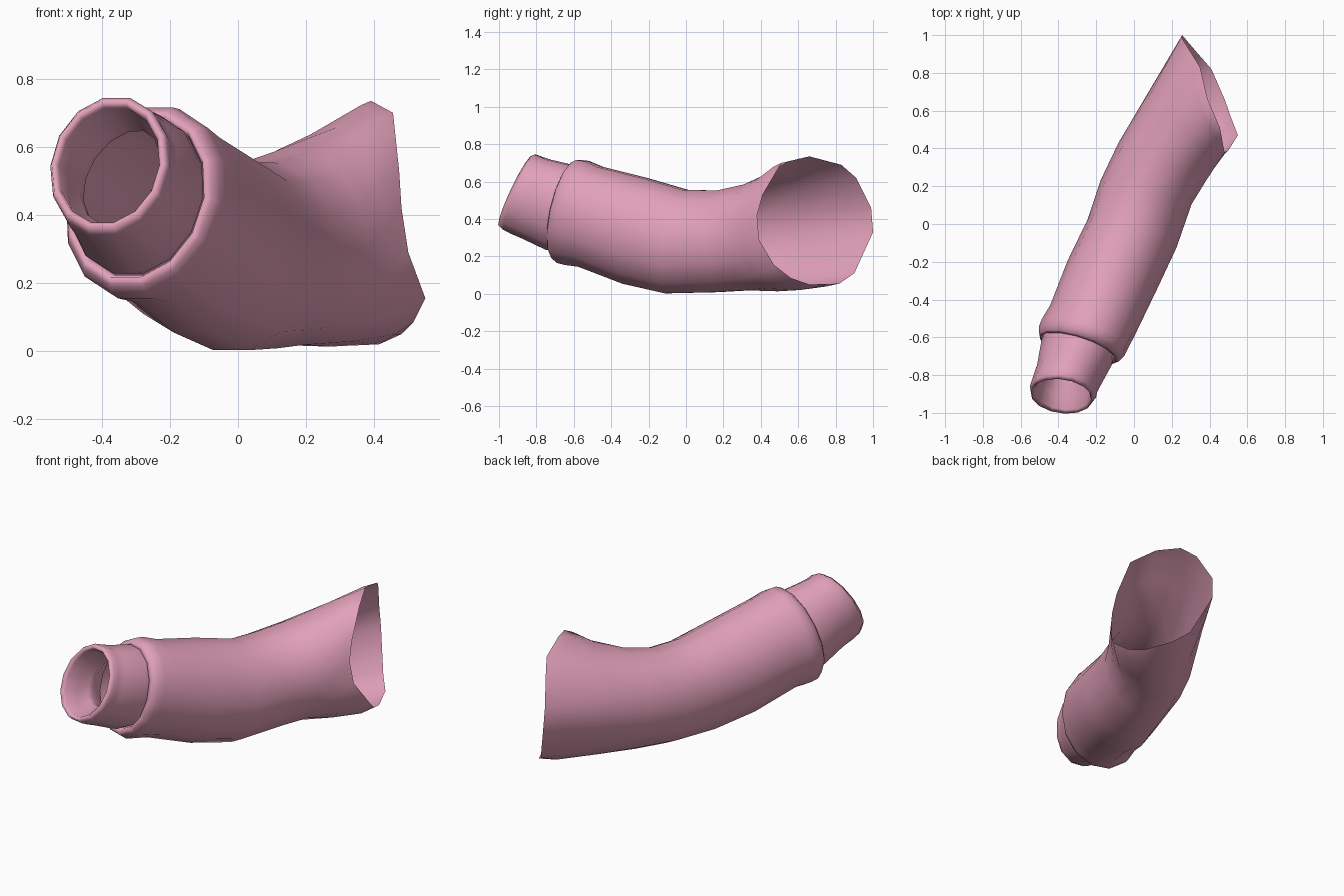
import bpy, math
from mathutils import Vector as V

N = 14  # sides of the tube
pink = bpy.data.materials.new("dusty pink cloth")
pink.diffuse_color = (0.76, 0.355, 0.485, 1)


def ring(c, u, v):
    """Ellipse with centre c, sideways half axis u and upward half axis v."""
    c, u, v = V(c), V(u), V(v)
    pts = []
    for i in range(N):
        a = math.radians(90) + (i - 3.5) * math.tau / N
        pts.append(c + u * math.cos(a) + v * math.sin(a))
    return pts


def blend(r1, r2, t, sag, lift):
    """Ring between two rings, its underside sagging and its top lifted."""
    out = []
    for i, (a, b) in enumerate(zip(r1, r2)):
        s = math.sin(math.radians(90) + (i - 3.5) * math.tau / N)
        out.append(a.lerp(b, t) + V((0, 0, s * (lift if s > 0 else sag))))
    return out


def loft(name, rings):
    """Skin a list of rings into an open smooth tube."""
    verts = [p for r in rings for p in r]
    faces = []
    for k in range(len(rings) - 1):
        for i in range(N):
            j = (i + 1) % N
            faces.append((k * N + j, (k + 1) * N + j, (k + 1) * N + i, k * N + i))
    me = bpy.data.meshes.new(name)
    me.from_pydata(verts, [], faces)
    me.materials.append(pink)
    for p in me.polygons:
        p.use_smooth = True
    ob = bpy.data.objects.new(name, me)
    bpy.context.collection.objects.link(ob)
    return ob


# slanted shoulder opening
opening = [V(p) for p in (
    (.48, .38, .42), (.473, .41, .53), (.455, .51, .70), (.39, .66, .735),
    (.35, .83, .69), (.30, .91, .62), (.25, .99, .46), (.255, 1.0, .33),
    (.34, .90, .11), (.41, .82, .055), (.48, .66, .05), (.515, .56, .085),
    (.55, .47, .155), (.50, .39, .29))]
elbow = ring((.15, .33, .302), (.232, -.1, 0), (.005, 0, .29))

# sleeve: hem folded inward, then the tube up to the shoulder
loft("sleeve", [
    ring((-.285, -.625, .448), (.185, -.065, 0), (.035, .05, .23)),
    ring((-.297, -.66, .452), (.197, -.068, 0), (.035, .053, .242)),
    ring((-.29, -.652, .447), (.212, -.074, 0), (.037, .054, .262)),
    ring((-.278, -.622, .44), (.226, -.078, 0), (.04, .052, .282)),
    ring((-.262, -.585, .433), (.227, -.08, 0), (.04, .05, .285)),
    ring((-.22, -.51, .412), (.224, -.08, 0), (.035, .05, .274)),
    ring((-.115, -.27, .336), (.237, -.075, 0), (.02, .055, .289)),
    ring((-.01, -.05, .279), (.235, -.075, 0), (.01, .05, .283)),
    ring((.065, .17, .281), (.24, -.065, 0), (0, .01, .279)),
    elbow,
    blend(elbow, opening, .45, .02, .005),
    blend(elbow, opening, .83, .025, .012),
    opening,
])

# cuff: comes out of the hem, swells at the lip and rolls back inside
loft("cuff", [
    ring((-.285, -.62, .45), (.182, -.066, 0), (.035, .05, .228)),
    ring((-.303, -.68, .463), (.187, -.064, 0), (.035, .056, .234)),
    ring((-.345, -.80, .507), (.168, -.055, 0), (.03, .07, .215)),
    ring((-.365, -.85, .526), (.17, -.04, 0), (.025, .08, .210)),
    ring((-.376, -.888, .543), (.175, -.03, 0), (.02, .085, .206)),
    ring((-.384, -.912, .552), (.163, -.028, 0), (.02, .088, .188)),
    ring((-.378, -.895, .546), (.147, -.028, 0), (.02, .085, .172)),
    ring((-.36, -.83, .525), (.14, -.04, 0), (.028, .075, .175)),
    ring((-.347, -.77, .515), (.112, -.035, 0), (.04, .05, .14)),
    ring((-.335, -.74, .505), (.112, -.035, 0), (.04, .05, .142)),
    ring((-.30, -.68, .475), (.165, -.055, 0), (.035, .05, .205)),
])
